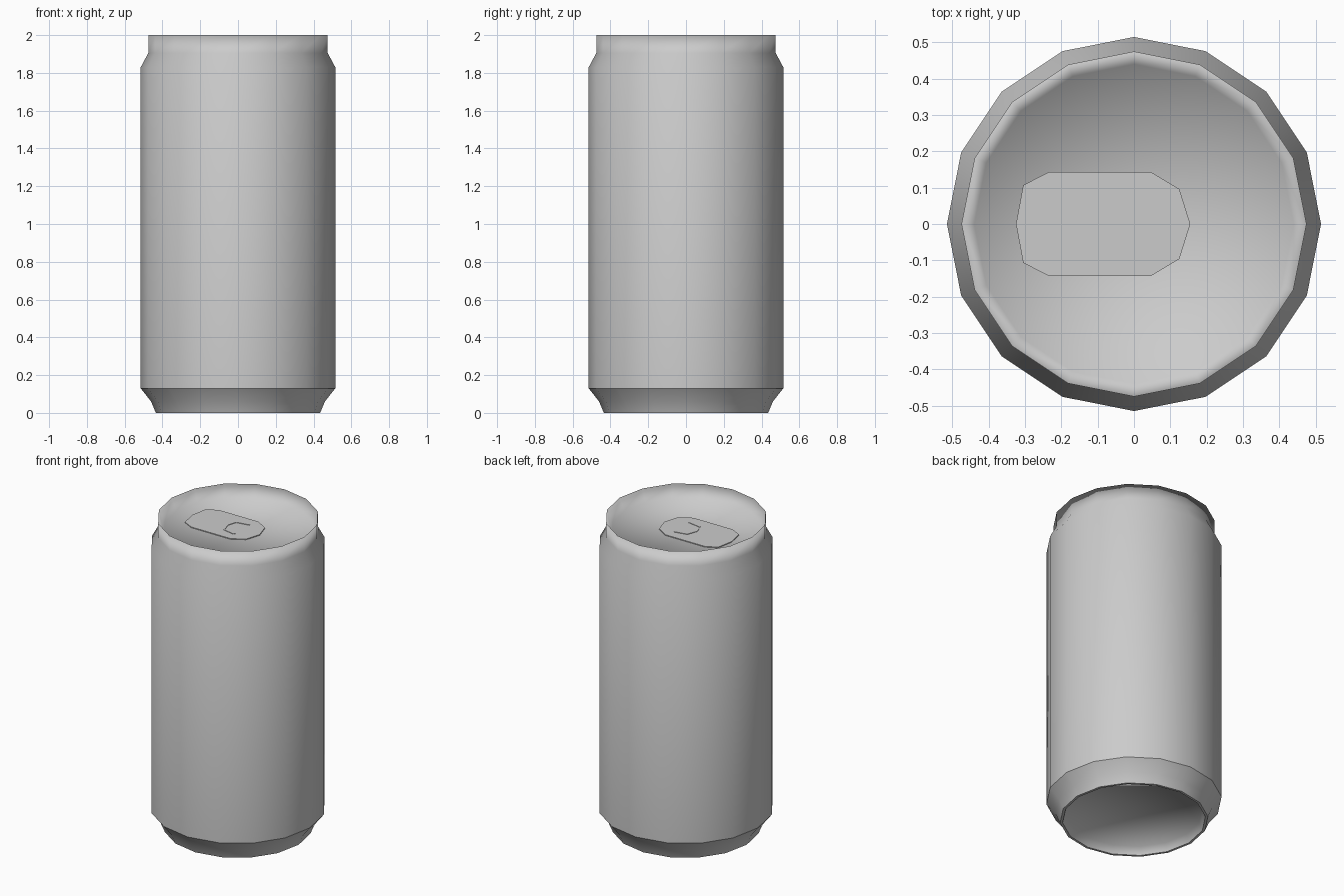
import bpy, bmesh, math

if "Cube" in bpy.data.objects:
    bpy.data.objects.remove(bpy.data.objects["Cube"])

SIDES = 16


def finish(bm, name):
    bmesh.ops.recalc_face_normals(bm, faces=bm.faces)
    mesh = bpy.data.meshes.new(name)
    bm.to_mesh(mesh)
    bm.free()
    obj = bpy.data.objects.new(name, mesh)
    bpy.context.collection.objects.link(obj)
    return obj


def lathe(name, profile, sharp):
    """Closed turned solid; first and last profile points lie on the axis."""
    bm = bmesh.new()
    rings = []
    for r, z in profile[1:-1]:
        rings.append([bm.verts.new((r * math.cos(2 * math.pi * i / SIDES),
                                    r * math.sin(2 * math.pi * i / SIDES), z))
                      for i in range(SIDES)])
    low = bm.verts.new((0, 0, profile[0][1]))
    high = bm.verts.new((0, 0, profile[-1][1]))
    for i in range(SIDES):
        j = (i + 1) % SIDES
        bm.faces.new((low, rings[0][i], rings[0][j]))
        bm.faces.new((high, rings[-1][j], rings[-1][i]))
        for a, b in zip(rings, rings[1:]):
            bm.faces.new((a[i], a[j], b[j], b[i]))
    for f in bm.faces:
        f.smooth = True
    for k in sharp:
        ring = rings[k - 1]
        for i in range(SIDES):
            bm.edges.get((ring[i], ring[(i + 1) % SIDES])).smooth = False
    return finish(bm, name)


def plate(name, points, z0, z1):
    """Flat extruded outline."""
    bm = bmesh.new()
    face = bm.faces.new([bm.verts.new((x, y, z0)) for x, y in points])
    up = bmesh.ops.extrude_face_region(bm, geom=[face], use_keep_orig=True)
    verts = [v for v in up["geom"] if isinstance(v, bmesh.types.BMVert)]
    bmesh.ops.translate(bm, verts=verts, vec=(0, 0, z1 - z0))
    return finish(bm, name)


def mirrored(half):
    """Complete a half outline (y >= 0) across the x axis."""
    return half + [(x, -y) for x, y in reversed(half) if y > 0]


# can body with recessed base and lid
lathe("can_body", [
    (0, 0.07), (0.40, 0.05), (0.42, 0.0), (0.435, 0.0), (0.46, 0.06),
    (0.515, 0.13), (0.515, 1.83), (0.475, 1.905), (0.475, 2.0),
    (0.44, 1.925), (0, 1.925)], sharp=(2, 3, 5))

# opening panel on the lid
plate("opening_panel", mirrored([
    (-0.325, 0), (-0.305, 0.107), (-0.235, 0.143), (0.047, 0.143),
    (0.125, 0.096), (0.155, 0)]), 1.92, 1.93)

# C-shaped finger slot outline
outer = [(0.026, 0.085), (-0.057, 0.068), (-0.082, 0), (-0.057, -0.068), (0.026, -0.085)]
inner = [(0.033, -0.071), (-0.053, -0.056), (-0.07, 0), (-0.053, 0.056), (0.033, 0.071)]
plate("finger_slot", outer + inner, 1.925, 1.933)
